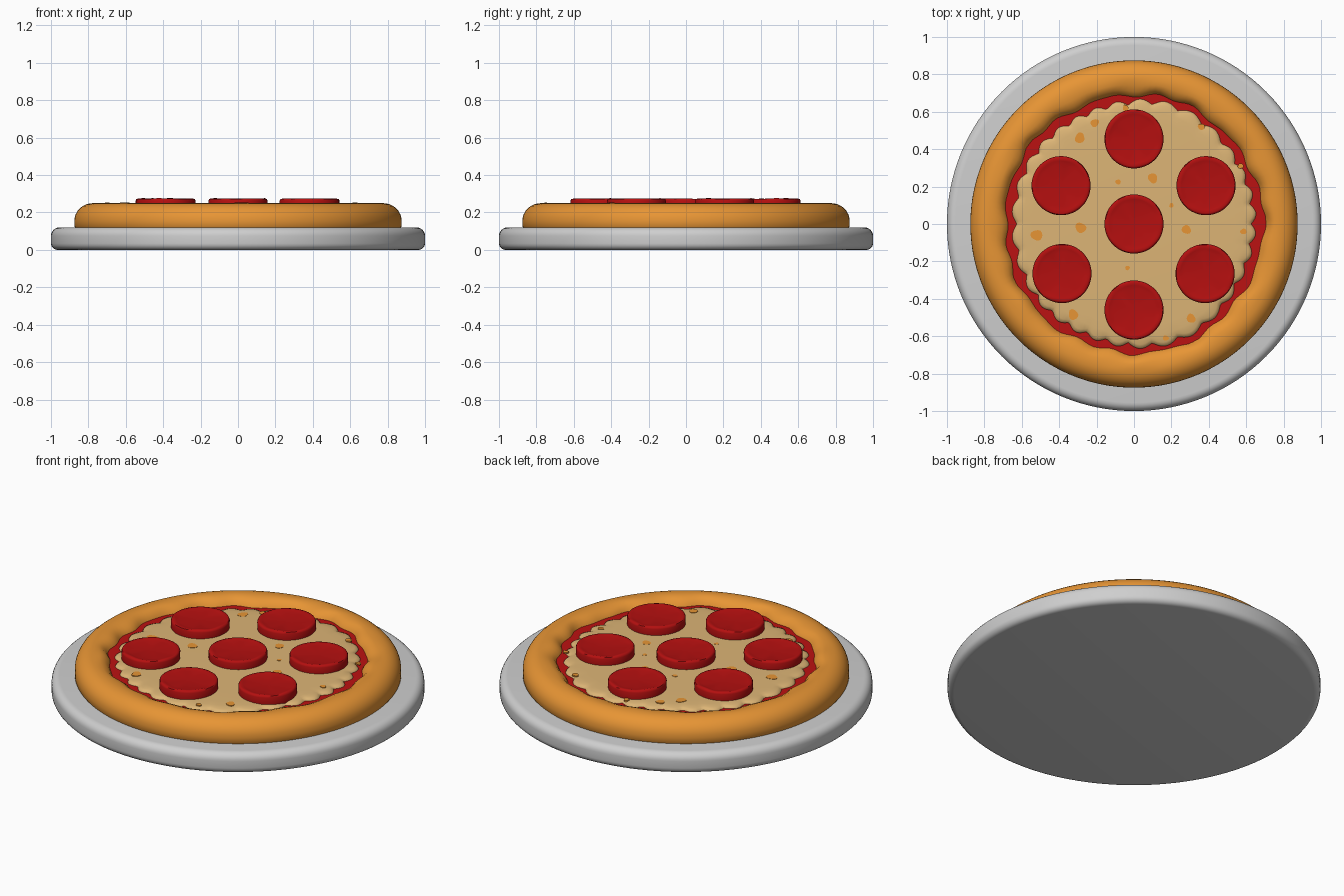
import bpy, bmesh, math, random
from math import sin, cos, pi

if "Cube" in bpy.data.objects:
    bpy.data.objects.remove(bpy.data.objects["Cube"])

random.seed(4)


def mat(name, rgb):
    m = bpy.data.materials.new(name)
    m.diffuse_color = (*rgb, 1)
    m.use_nodes = True
    m.node_tree.nodes["Principled BSDF"].inputs["Base Color"].default_value = m.diffuse_color
    return m


GREY = mat("plate grey", (0.62, 0.62, 0.62))
CRUST = mat("baked crust", (0.80, 0.30, 0.035))
RED = mat("sauce red", (0.50, 0.006, 0.006))
CHEESE = mat("cheese", (0.72, 0.46, 0.18))
PEPPERONI = mat("pepperoni red", (0.46, 0.005, 0.005))


def lathe(name, profile, n, material, loc=(0, 0, 0), sharp=50):
    """Spin profile(angle) -> [(r, z), ...] around z; r = 0 closes the shape."""
    bm = bmesh.new()
    rings = []
    for i in range(n):
        a = 2 * pi * i / n
        rings.append([bm.verts.new((r * cos(a), r * sin(a), z)) for r, z in profile(a)])
    for i in range(n):
        p, q = rings[i], rings[(i + 1) % n]
        for j in range(len(p) - 1):
            bm.faces.new((p[j], q[j], q[j + 1], p[j + 1]))
    bmesh.ops.remove_doubles(bm, verts=bm.verts, dist=1e-5)
    bmesh.ops.recalc_face_normals(bm, faces=bm.faces)
    me = bpy.data.meshes.new(name)
    bm.to_mesh(me)
    bm.free()
    me.materials.append(material)
    ob = bpy.data.objects.new(name, me)
    ob.location = loc
    bpy.context.collection.objects.link(ob)
    bpy.ops.object.select_all(action='DESELECT')
    ob.select_set(True)
    bpy.context.view_layer.objects.active = ob
    bpy.ops.object.shade_smooth_by_angle(angle=math.radians(sharp))
    return ob


def arc(cr, cz, rr, rz, a0, a1, steps):
    """Elliptic arc of profile points, angles in degrees."""
    return [(cr + rr * cos(math.radians(a0 + (a1 - a0) * k / steps)),
             cz + rz * sin(math.radians(a0 + (a1 - a0) * k / steps)))
            for k in range(steps + 1)]


def waves(counts, amp):
    """Sum of sines with random phases, for organic edges."""
    terms = [(c, random.uniform(0, 2 * pi)) for c in counts]
    return lambda a: sum(amp * sin(c * a + p) for c, p in terms)


# Plate
lathe("plate", lambda a: [(0, 0)] + arc(0.965, 0.035, 0.035, 0.035, -90, 0, 5)
      + arc(0.955, 0.075, 0.045, 0.045, 0, 90, 6) + [(0, 0.12)], 128, GREY)

# Crust ring with an uneven inner lip
lip = waves((5, 11, 17, 23), 0.006)
dip = waves((7, 13, 19), 0.0015)


def crust_profile(a):
    w, d = lip(a), dip(a)
    outer = arc(0.775, 0.155, 0.10, 0.095, 0, 90, 8)
    inner = [(0.745 + w * 0.4, 0.249 + d), (0.718 + w * 0.7, 0.238 + d),
             (0.70 + w, 0.22), (0.688 + w, 0.20), (0.68 + w, 0.17)]
    return [(0, 0.115), (0.868, 0.115), (0.875, 0.125)] + outer + inner + [(0, 0.17)]


lathe("crust", crust_profile, 160, CRUST)

# Sauce
lathe("sauce", lambda a: [(0, 0.165), (0.705, 0.165), (0.705, 0.205), (0, 0.205)], 96, RED)

# Cheese with a scalloped, sagging rim
drift = waves((2, 3, 5), 0.006)


def cheese_profile(a):
    lobe = abs(sin(16 * a + 0.8 * sin(3 * a)))
    edge = 0.635 + drift(a) + 0.028 * lobe
    base = 0.635 + drift(a)
    return [(0, 0.225), (base - 0.09, 0.225), (base - 0.04, 0.223),
            (edge - 0.025, 0.220), (edge - 0.008, 0.213), (edge, 0.200),
            (edge - 0.004, 0.185), (0, 0.185)]


lathe("cheese", cheese_profile, 256, CHEESE, sharp=60)

# Pepperoni slices, slightly dished
slices = [(0, 0), (0, 0.455), (0.385, 0.205), (0.38, -0.265),
          (0, -0.46), (-0.385, -0.265), (-0.39, 0.205)]
for k, (x, y) in enumerate(slices):
    wob = waves((3, 5, 8), 0.001)
    lathe(f"pepperoni_{k + 1}",
          lambda a: [(0, 0.19), (0.152, 0.19), (0.157, 0.21), (0.158, 0.262),
                     (0.154, 0.271), (0.146, 0.274 + wob(a)),
                     (0.132, 0.271 + wob(a)), (0.112, 0.267), (0, 0.267)],
          48, PEPPERONI, (x, y, 0))

# Browned spots on the cheese
spots = [(-.21, .54, .022), (-.29, .46, .027), (-.085, .225, .014), (.10, .245, .026),
         (.20, .10, .012), (.28, -.03, .024), (-.285, -.02, .028), (-.52, -.06, .03),
         (-.035, -.235, .012), (-.325, -.485, .027), (.305, -.505, .024),
         (.36, .52, .018), (.57, .31, .015), (.585, -.04, .016), (.17, -.61, .015),
         (-.045, .62, .016)]
for k, (x, y, r) in enumerate(spots):
    wob = waves((2, 3), 0.08)
    lathe(f"brown_spot_{k + 1}",
          lambda a: [(0, 0.219), (r * (1 + wob(a)), 0.219),
                     (r * (1 + wob(a)), 0.2265), (0, 0.2265)], 14, CRUST, (x, y, 0))
